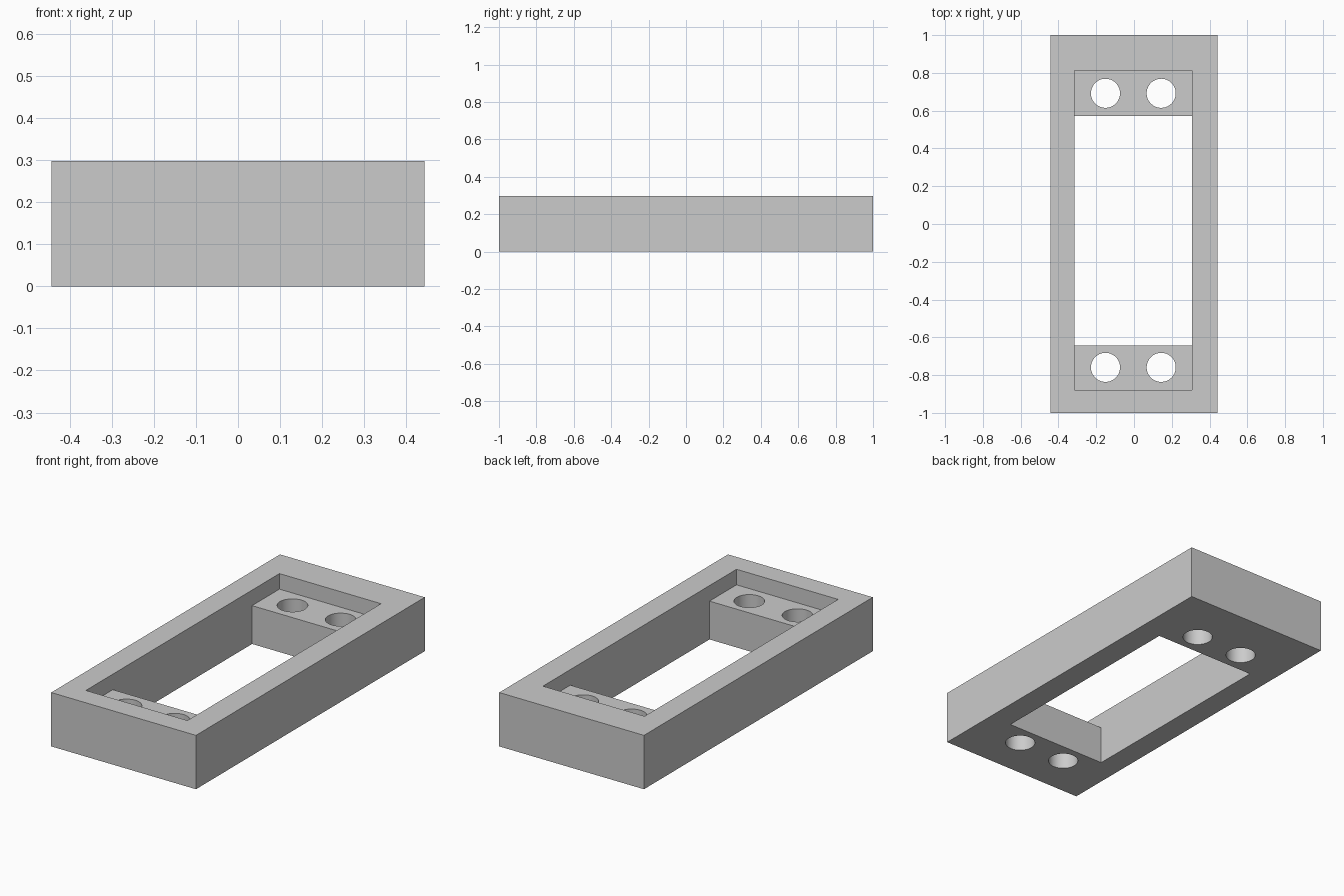
import bpy
import bmesh

HALF_WIDTH, HEIGHT = 0.443, 0.298
SHELF_Z = 0.212
INNER_X = (-0.315, 0.307)
POCKET_Y = (-0.88, 0.812)
OPENING_Y = (-0.644, 0.573)
HOLE_RADIUS = 0.077

cube = bpy.data.objects.get("Cube")
if cube:
    bpy.data.objects.remove(cube, do_unlink=True)

grey = bpy.data.materials.new("plain grey")
grey.use_nodes = True
colour = (0.6, 0.6, 0.6, 1)
grey.diffuse_color = colour
grey.node_tree.nodes["Principled BSDF"].inputs["Base Color"].default_value = colour


def prism(name, profile, x0, x1):
    """Extrude a closed (y, z) profile along x."""
    bm = bmesh.new()
    face = bm.faces.new([bm.verts.new((x0, y, z)) for y, z in profile])
    new = bmesh.ops.extrude_face_region(bm, geom=[face])["geom"]
    verts = [v for v in new if isinstance(v, bmesh.types.BMVert)]
    bmesh.ops.translate(bm, verts=verts, vec=(x1 - x0, 0, 0))
    bmesh.ops.recalc_face_normals(bm, faces=bm.faces)
    mesh = bpy.data.meshes.new(name)
    bm.to_mesh(mesh)
    bm.free()
    mesh.materials.append(grey)
    obj = bpy.data.objects.new(name, mesh)
    bpy.context.collection.objects.link(obj)
    return obj


def cut(target, cutter):
    """Subtract the cutter from the target and remove it."""
    mod = target.modifiers.new("cut", "BOOLEAN")
    mod.operation = "DIFFERENCE"
    mod.solver = "EXACT"
    mod.object = cutter
    bpy.ops.object.select_all(action="DESELECT")
    target.select_set(True)
    bpy.context.view_layer.objects.active = target
    bpy.ops.object.modifier_apply(modifier=mod.name)
    bpy.data.objects.remove(cutter, do_unlink=True)


# Outer block
frame = prism("mounting_frame", [(-1, 0), (1, 0), (1, HEIGHT), (-1, HEIGHT)],
              -HALF_WIDTH, HALF_WIDTH)

# Stepped opening: wide pocket above, narrower through-slot between the shelves
over, under = HEIGHT + 0.1, -0.1
(p0, p1), (o0, o1) = POCKET_Y, OPENING_Y
step = [(o0, under), (o1, under), (o1, SHELF_Z), (p1, SHELF_Z),
        (p1, over), (p0, over), (p0, SHELF_Z), (o0, SHELF_Z)]
cut(frame, prism("opening_cutter", step, *INNER_X))

# Screw holes, two through each shelf
for y in (-0.759, 0.692):
    for x in (-0.151, 0.144):
        bpy.ops.mesh.primitive_cylinder_add(vertices=64, radius=HOLE_RADIUS, depth=1,
                                            location=(x, y, 0))
        hole = bpy.context.object
        hole.data.materials.append(grey)
        cut(frame, hole)

# Smooth hole walls, crisp edges elsewhere
bpy.ops.object.shade_smooth_by_angle()
